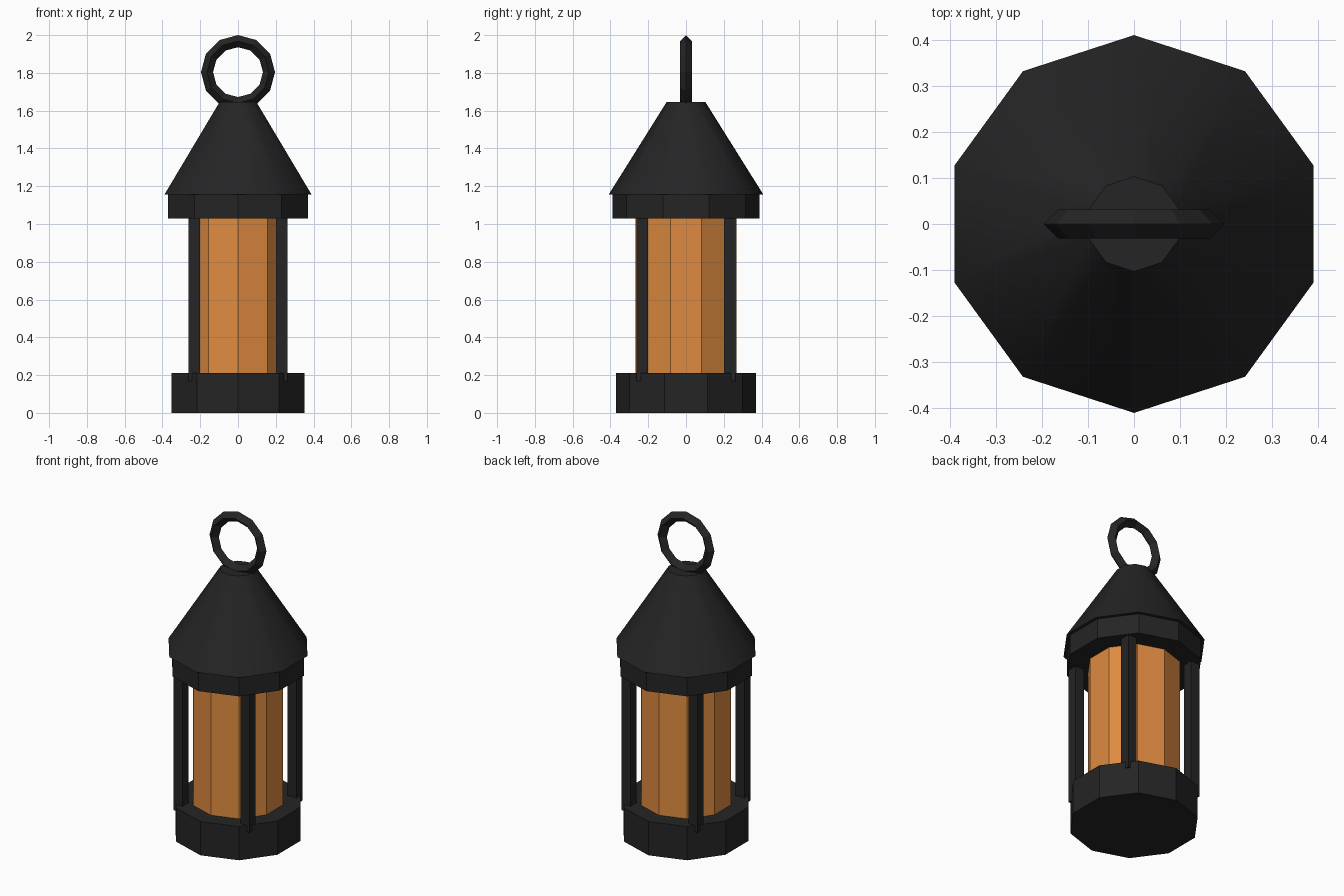
import bpy, math
from mathutils import Matrix

cube = bpy.data.objects.get("Cube")
if cube:
    bpy.data.objects.remove(cube, do_unlink=True)


def material(name, rgb):
    m = bpy.data.materials.new(name)
    m.use_nodes = True
    colour = (*rgb, 1)
    m.diffuse_color = colour
    m.node_tree.nodes["Principled BSDF"].inputs["Base Color"].default_value = colour
    return m


iron = material("black iron", (0.018, 0.018, 0.018))
amber = material("amber glass", (0.74, 0.26, 0.052))


def finish(name, mat):
    ob = bpy.context.object
    ob.name = ob.data.name = name
    ob.data.materials.append(mat)
    return ob


def drum(name, bottom, top, r_bottom, r_top, mat):
    """Ten-sided drum with a corner pointing at the front and back."""
    bpy.ops.mesh.primitive_cone_add(vertices=10, radius1=r_bottom, radius2=r_top,
                                    depth=top - bottom, location=(0, 0, (bottom + top) / 2))
    return finish(name, mat)


# Body
drum("base", 0, 0.21, 0.37, 0.37, iron)
drum("glass_cylinder", 0.18, 1.06, 0.267, 0.267, amber)
drum("roof_collar", 1.03, 1.155, 0.39, 0.39, iron)

# Sloped roof, smooth around its side
roof = drum("roof", 1.155, 1.645, 0.41, 0.103, iron)
bpy.ops.object.shade_smooth_by_angle(angle=math.radians(40))

# Four square corner posts
for side, sx in (("left", 1), ("right", -1)):
    for end, sy in (("front", -1), ("back", 1)):
        bpy.ops.mesh.primitive_cube_add(size=1, location=(sx * 0.231, sy * 0.231, 0.625))
        post = finish(f"{end}_{side}_post", iron)
        post.data.transform(Matrix.Diagonal((0.062, 0.062, 0.91, 1)))

# Hanging ring with a diamond cross-section
bpy.ops.mesh.primitive_torus_add(major_segments=12, minor_segments=4,
                                 major_radius=0.164, minor_radius=0.032,
                                 location=(0, 0, 1.804))
ring = finish("hanging_ring", iron)
ring.data.transform(Matrix.Rotation(math.pi / 2, 4, "X"))
